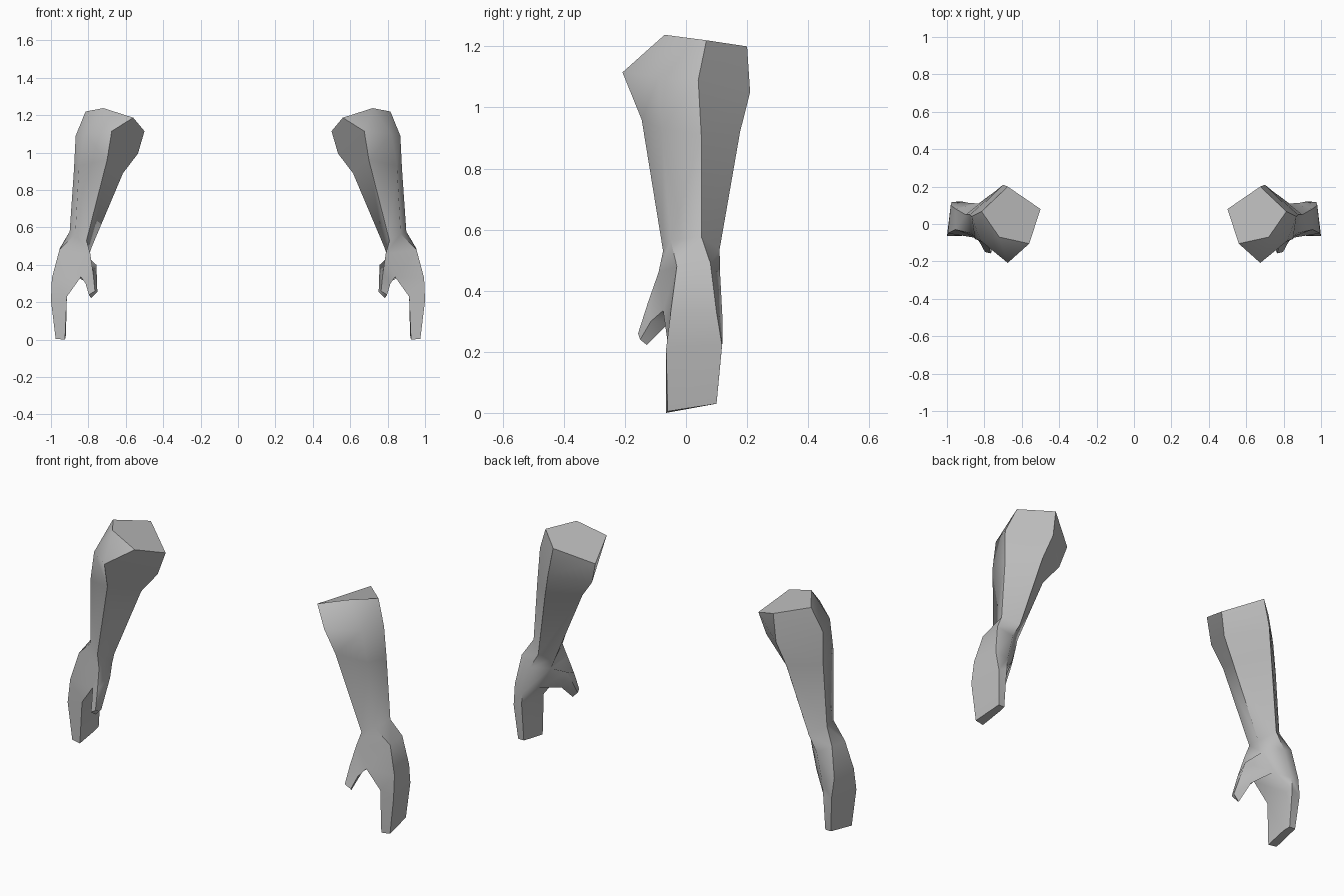
import bpy, bmesh, math

if "Cube" in bpy.data.objects:
    bpy.data.objects.remove(bpy.data.objects["Cube"])

grey = bpy.data.materials.new("light_grey")
grey.diffuse_color = (0.5, 0.5, 0.5, 1)
grey.use_nodes = True
grey.node_tree.nodes["Principled BSDF"].inputs["Base Color"].default_value = grey.diffuse_color

# Arm cross-sections from elbow to fingertips:
# inner, back, outer back, outer front, front
ARM = [
    [(.50, .08, 1.115), (.675, .20, 1.20), (.815, .067, 1.22), (.72, -.07, 1.238), (.56, -.105, 1.187)],
    [(.535, .06, .995), (.70, .21, 1.05), (.868, .04, 1.09), (.82, -.09, 1.10), (.675, -.208, 1.115)],
    [(.615, .03, .89), (.74, .177, .92), (.877, .05, .91), (.85, -.08, .93), (.70, -.145, .96)],
    [(.78, .03, .50), (.83, .11, .535), (.90, .05, .578), (.87, -.05, .565), (.81, -.075, .53)],
    [(.80, .04, .44), (.88, .112, .45), (.952, .08, .49), (.955, -.03, .48), (.79, -.09, .46)],
    [(.85, .07, .33), (.92, .12, .30), (.98, .10, .33), (.995, -.05, .33), (.84, -.075, .335)],
    [(.92, .08, .235), (.925, .12, .24), (.975, .118, .22), (1.0, -.065, .21), (.915, -.06, .23)],
    [(.92, .06, .025), (.925, .10, .03), (.96, .10, .03), (.975, -.06, .005), (.925, -.065, 0)],
]
# Thumb rings, matched to the palm opening corners
THUMB = [
    [(.757, -.04, .40), (.775, -.125, .36), (.815, -.115, .30), (.80, -.05, .30)],
    [(.752, -.125, .255), (.765, -.157, .26), (.797, -.15, .24), (.785, -.128, .222)],
]
PALM = 4  # the thumb grows from the inner side between this ring and the next


def bridge(bm, a, b, skip=None):
    n = len(a)
    for i in range(n):
        if i != skip:
            j = (i + 1) % n
            bm.faces.new((a[i], a[j], b[j], b[i]))


def make_arm(name, side):
    bm = bmesh.new()

    def ring(points):
        return [bm.verts.new((x * side, y, z)) for x, y, z in points]

    # Forearm and hand, leaving one palm face open
    rings = [ring(r) for r in ARM]
    for k in range(len(rings) - 1):
        bridge(bm, rings[k], rings[k + 1], 4 if k == PALM else None)
    bm.faces.new(rings[0])
    bm.faces.new(rings[-1])

    # Thumb drawn out of the open palm face
    up, low = rings[PALM], rings[PALM + 1]
    prev = [up[0], up[4], low[4], low[0]]
    for points in THUMB:
        cur = ring(points)
        bridge(bm, prev, cur)
        prev = cur
    bm.faces.new(prev)

    bmesh.ops.recalc_face_normals(bm, faces=bm.faces[:])
    mesh = bpy.data.meshes.new(name)
    bm.to_mesh(mesh)
    bm.free()
    mesh.materials.append(grey)
    obj = bpy.data.objects.new(name, mesh)
    bpy.context.collection.objects.link(obj)
    bpy.ops.object.select_all(action='DESELECT')
    obj.select_set(True)
    bpy.context.view_layer.objects.active = obj
    bpy.ops.object.shade_smooth_by_angle(angle=math.radians(60))


make_arm("left_forearm_and_hand", 1)
make_arm("right_forearm_and_hand", -1)
